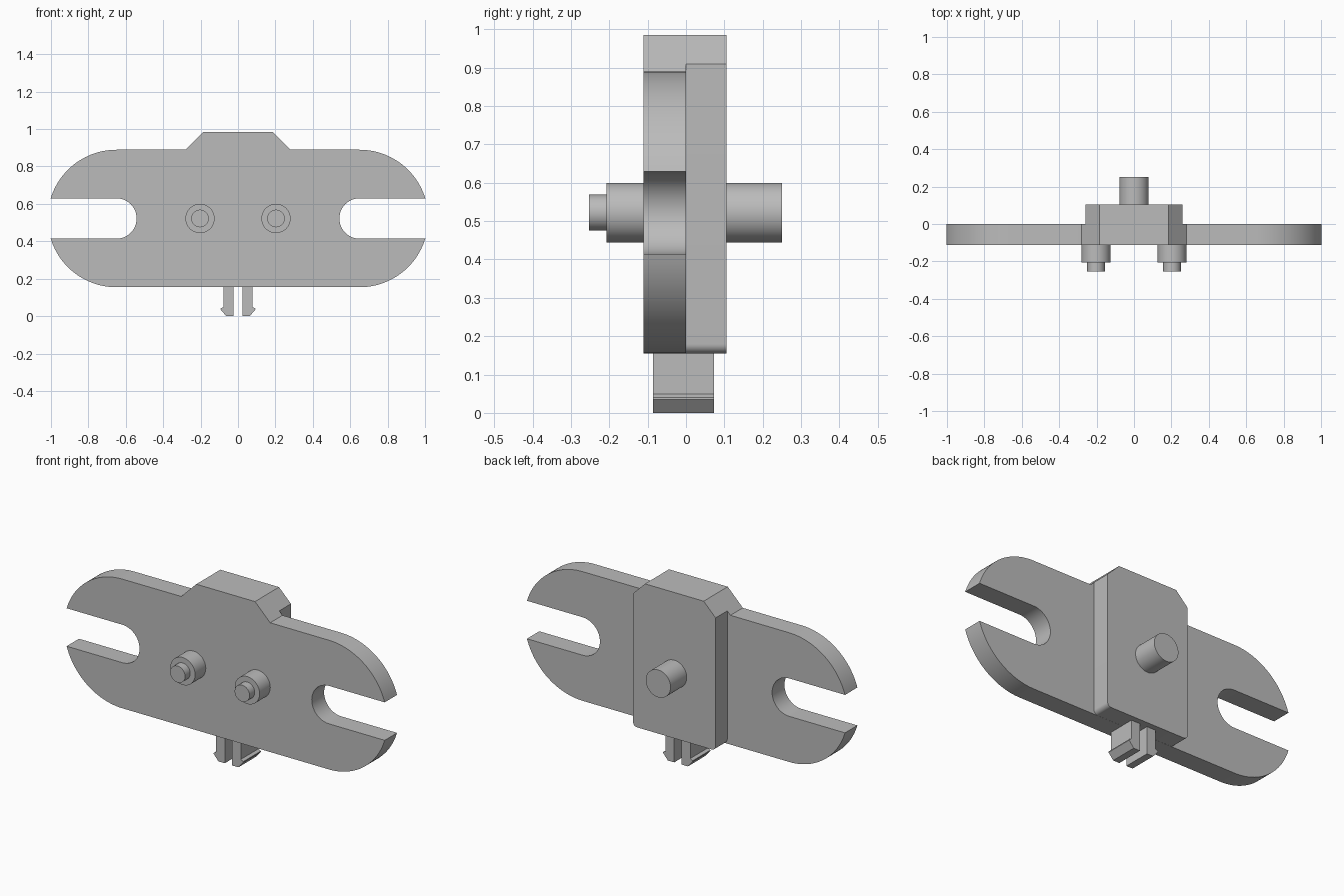
import bpy, bmesh
from math import sin, cos, radians, asin, degrees

cube = bpy.data.objects.get("Cube")
if cube:
    bpy.data.objects.remove(cube, do_unlink=True)

grey = bpy.data.materials.new("light_grey")
grey.use_nodes = True
grey.diffuse_color = (0.5, 0.5, 0.5, 1)
grey.node_tree.nodes["Principled BSDF"].inputs["Base Color"].default_value = (0.5, 0.5, 0.5, 1)

MID_Z = 0.522     # height of slots and pegs
BOTTOM, TOP = 0.155, 0.89
FRONT, BACK = -0.111, 0.105


def arc(cx, cz, r, start, end, steps):
    """Points on an arc in the xz plane, angles in degrees."""
    angles = [radians(start + (end - start) * i / steps) for i in range(steps + 1)]
    return [(cx + r * cos(a), cz + r * sin(a)) for a in angles]


def mirrored(half):
    """Close a right-hand outline with its mirror image."""
    return half + [(-x, z) for x, z in reversed(half)]


def prism(name, outline, y0, y1):
    """Extrude an xz outline from y0 to y1."""
    bm = bmesh.new()
    face = bm.faces.new([bm.verts.new((x, y0, z)) for x, z in outline])
    new = bmesh.ops.extrude_face_region(bm, geom=[face])["geom"]
    bmesh.ops.translate(bm, vec=(0, y1 - y0, 0),
                        verts=[v for v in new if isinstance(v, bmesh.types.BMVert)])
    bmesh.ops.recalc_face_normals(bm, faces=bm.faces)
    mesh = bpy.data.meshes.new(name)
    bm.to_mesh(mesh)
    bm.free()
    mesh.materials.append(grey)
    obj = bpy.data.objects.new(name, mesh)
    bpy.context.collection.objects.link(obj)
    bpy.ops.object.select_all(action="DESELECT")
    obj.select_set(True)
    bpy.context.view_layer.objects.active = obj
    bpy.ops.object.shade_smooth_by_angle(angle=radians(30))
    return obj


def peg(name, x, r, y0, y1):
    prism(name, arc(x, MID_Z, r, 0, 352.5, 47), y0, y1)


# Front plate: rounded ends, open slots and a raised trapezoid on top
end_x, end_r, slot_r = 0.65, (TOP - BOTTOM) / 2, 0.108
tip = degrees(asin(slot_r / end_r))
half_plate = (arc(end_x, MID_Z, end_r, -90, -tip, 24)
              + arc(end_x, MID_Z, slot_r, 270, 90, 24)
              + arc(end_x, MID_Z, end_r, tip, 90, 24)
              + [(0.28, TOP), (0.185, 0.985)])
prism("plate", mirrored(half_plate), FRONT, 0)

# Back block: bevelled top, softly rounded bottom corners
half_block = arc(0.235, BOTTOM + 0.025, 0.025, -90, 0, 8) + [(0.26, 0.91), (0.185, 0.985)]
prism("back_block", mirrored(half_block), 0, BACK)

# Pegs
peg("back_peg", 0, 0.078, BACK, 0.25)
for side, x in (("left", 0.203), ("right", -0.203)):
    peg(side + "_front_peg", x, 0.078, FRONT, -0.207)
    peg(side + "_front_peg_tip", x, 0.047, -0.207, -0.253)

# Barbed clip prongs under the block
prong = [(0.023, 0), (0.063, 0), (0.093, 0.035), (0.093, 0.04),
         (0.078, 0.049), (0.078, BOTTOM), (0.023, BOTTOM)]
for side, s in (("left", 1), ("right", -1)):
    prism(side + "_clip_prong", [(s * x, z) for x, z in prong], -0.086, 0.073)
